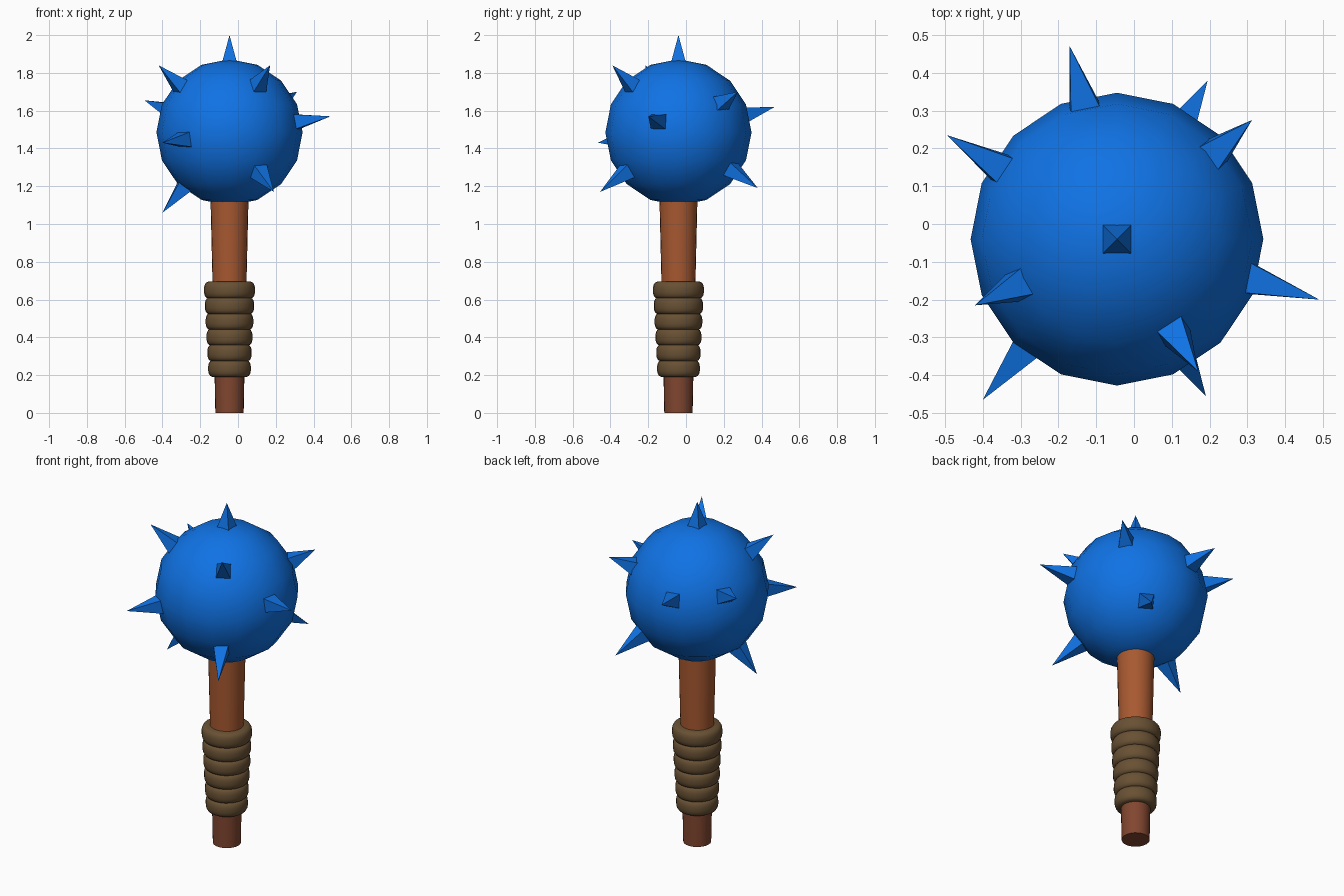
import bpy, math
from mathutils import Vector, Matrix

if "Cube" in bpy.data.objects:
    bpy.data.objects.remove(bpy.data.objects["Cube"])

CX, CY = -0.045, -0.04
BALL = Vector((CX, CY, 1.485))


def mat(name, rgb):
    m = bpy.data.materials.new(name)
    m.diffuse_color = (*rgb, 1)
    m.use_nodes = True
    m.node_tree.nodes["Principled BSDF"].inputs["Base Color"].default_value = m.diffuse_color
    return m


blue = mat("blue", (0.005, 0.17, 0.78))
wood = mat("light wood", (0.39, 0.10, 0.03))
dark_wood = mat("dark wood", (0.22, 0.062, 0.029))
leather = mat("leather", (0.14, 0.082, 0.034))


def finish(name, m, smooth=True, angle=40):
    o = bpy.context.object
    o.name = name
    o.data.materials.append(m)
    if smooth:
        bpy.ops.object.shade_smooth_by_angle(angle=math.radians(angle))
    return o


def lathe(name, profile, m, n=24):
    """Revolve (radius, z) points about the shaft axis, with end caps."""
    verts, faces = [], []
    for r, z in profile:
        for i in range(n):
            a = 2 * math.pi * i / n
            verts.append((CX + r * math.cos(a), CY + r * math.sin(a), z))
    for k in range(len(profile) - 1):
        for i in range(n):
            j = (i + 1) % n
            faces.append((k * n + i, k * n + j, (k + 1) * n + j, (k + 1) * n + i))
    faces.append(tuple(reversed(range(n))))
    faces.append(tuple(range((len(profile) - 1) * n, len(profile) * n)))
    me = bpy.data.meshes.new(name)
    me.from_pydata(verts, [], faces)
    o = bpy.data.objects.new(name, me)
    bpy.context.collection.objects.link(o)
    bpy.ops.object.select_all(action='DESELECT')
    bpy.context.view_layer.objects.active = o
    o.select_set(True)
    return finish(name, m)


# Tapered shaft: dark butt below the grip, lighter wood above
lathe("shaft_butt", [(0.075, 0), (0.083, 0.4)], dark_wood)
lathe("shaft", [(0.083, 0.4), (0.101, 1.15)], wood)

# Grip: six stacked rounded wraps, widening upwards
for i in range(6):
    z = 0.235 + 0.083 * i
    r = 0.113 + 0.0044 * i
    h = 0.0445
    half = [(0.022, 1.0), (0.01, 0.86), (0.003, 0.6), (0.0, 0.25)]
    prof = [(r - d, z - h * t) for d, t in half] + [(r - d, z + h * t) for d, t in reversed(half)]
    lathe(f"grip_wrap_{i + 1}", prof, leather)

# Ball head
bpy.ops.mesh.primitive_uv_sphere_add(segments=16, ring_count=8, radius=0.387, location=BALL)
finish("ball_head", blue)

# Spikes: four-sided pyramids pointing out from the ball centre, by tip position
tips = [
    (-0.045, -0.04, 2.00), (0.49, -0.20, 1.57), (0.17, -0.39, 1.84),
    (0.19, -0.455, 1.17), (-0.42, -0.215, 1.84), (-0.495, 0.235, 1.655),
    (-0.40, -0.465, 1.43), (-0.40, -0.09, 1.06), (0.195, 0.38, 1.19),
    (-0.17, 0.47, 1.62), (0.312, 0.275, 1.70),
]
for i, t in enumerate(tips):
    d = Vector(t) - BALL
    base, length = 0.36, d.length
    rot = d.to_track_quat('Z', 'Y').to_matrix().to_4x4() @ Matrix.Rotation(math.pi / 4, 4, 'Z')
    bpy.ops.mesh.primitive_cone_add(vertices=4, radius1=0.042 * math.sqrt(2), radius2=0,
                                    depth=length - base)
    o = finish(f"spike_{i + 1}", blue, smooth=False)
    o.matrix_world = Matrix.Translation(BALL + d.normalized() * (base + length) / 2) @ rot
